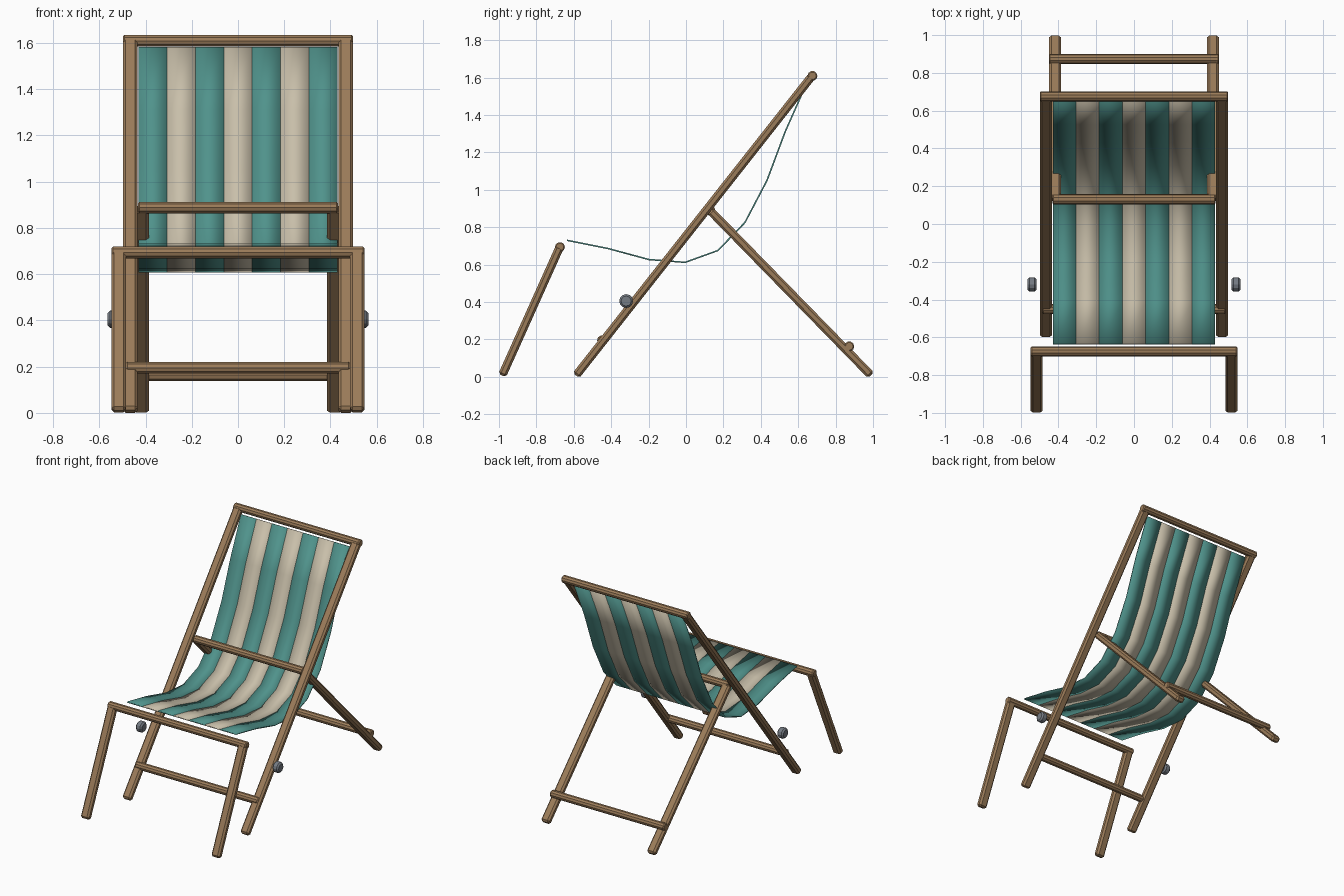
import bpy, bmesh, math
from mathutils import Vector, Matrix

if "Cube" in bpy.data.objects:
    bpy.data.objects.remove(bpy.data.objects["Cube"])


def material(name, rgb):
    m = bpy.data.materials.new(name)
    m.diffuse_color = (*rgb, 1)
    m.use_nodes = True
    m.node_tree.nodes["Principled BSDF"].inputs["Base Color"].default_value = m.diffuse_color
    return m


WOOD = material("wood", (0.33, 0.20, 0.10))
TEAL = material("teal canvas", (0.08, 0.29, 0.26))
CREAM = material("cream canvas", (0.58, 0.52, 0.40))
STEEL = material("grey metal", (0.18, 0.20, 0.23))


def finish(name, bm, mat, smooth=False):
    bmesh.ops.recalc_face_normals(bm, faces=bm.faces)
    me = bpy.data.meshes.new(name)
    bm.to_mesh(me)
    bm.free()
    me.materials.append(mat)
    for p in me.polygons:
        p.use_smooth = smooth
    ob = bpy.data.objects.new(name, me)
    bpy.context.collection.objects.link(ob)
    return ob


def leg(name, x, start, end, width=0.064, thick=0.045):
    """Chamfered bar between two (y, z) points at a given x."""
    a, b = Vector((x, *start)), Vector((x, *end))
    d = (b - a).normalized()
    side = Vector((1, 0, 0))
    n = d.cross(side)
    rot = Matrix((side, n, d)).transposed().to_4x4()
    bm = bmesh.new()
    bmesh.ops.create_cube(bm, size=1)
    bmesh.ops.scale(bm, vec=(width, thick, (b - a).length), verts=bm.verts)
    bmesh.ops.bevel(bm, geom=bm.edges[:], offset=0.012, segments=1, affect='EDGES')
    bm.transform(Matrix.Translation((a + b) / 2) @ rot)
    finish(name, bm, WOOD)


def round_bar(name, x, half, y, z, r, mat, sides, bevel):
    """Cylinder along x with chamfered ends."""
    bm = bmesh.new()
    bmesh.ops.create_cone(bm, cap_ends=True, segments=sides, radius1=r, radius2=r, depth=2 * half)
    rims = [e for e in bm.edges if abs(e.verts[0].co.z - e.verts[1].co.z) < 1e-5]
    bmesh.ops.bevel(bm, geom=rims, offset=bevel, segments=1, affect='EDGES')
    bm.transform(Matrix.Translation((x, y, z)) @ Matrix.Rotation(math.pi / 2, 4, 'Y'))
    finish(name, bm, mat)


# Legs of the three frames, and the bolts, on both sides
for s, tag in ((-1, "left"), (1, "right")):
    leg(f"main_leg_{tag}", s * 0.466, (-0.588, 0.007), (0.674, 1.609))
    leg(f"front_leg_{tag}", s * 0.516, (-0.983, 0.007), (-0.674, 0.696))
    leg(f"rear_leg_{tag}", s * 0.418, (0.989, 0.008), (0.130, 0.888))
    round_bar(f"bolt_{tag}", s * 0.540, 0.024, -0.32, 0.405, 0.037, STEEL, 12, 0.01)

# Crossbars
for name, half, y, z in (
    ("top_crossbar", 0.498, 0.676, 1.609),
    ("front_crossbar", 0.547, -0.674, 0.694),
    ("middle_crossbar", 0.432, 0.131, 0.888),
    ("lower_main_crossbar", 0.485, -0.449, 0.195),
    ("lower_rear_crossbar", 0.450, 0.873, 0.163),
):
    round_bar(name, 0, half, y, z, 0.0265, WOOD, 10, 0.006)

# Sagging canvas: seven thin smooth strips following one side profile
PROFILE = [Vector(p) for p in (
    (-0.636, 0.730), (-0.417, 0.686), (-0.198, 0.627), (-0.005, 0.612), (0.170, 0.675),
    (0.315, 0.825), (0.433, 1.050), (0.530, 1.310), (0.650, 1.580))]
STRIPES, HALF, THICK = 7, 0.43, 0.008
step = 2 * HALF / STRIPES

for i in range(STRIPES):
    x0 = -HALF + i * step
    bm = bmesh.new()
    rings = []
    for k, p in enumerate(PROFILE):
        t = PROFILE[min(k + 1, len(PROFILE) - 1)] - PROFILE[max(k - 1, 0)]
        n = Vector((-t.y, t.x)).normalized() * THICK / 2
        rings.append([bm.verts.new((x, *(p + o))) for x, o in
                      ((x0, n), (x0 + step, n), (x0 + step, -n), (x0, -n))])
    for a, b in zip(rings, rings[1:]):
        for j in range(4):
            bm.faces.new((a[j], a[(j + 1) % 4], b[(j + 1) % 4], b[j]))
    bm.faces.new(rings[0])
    bm.faces.new(rings[-1][::-1])
    finish(f"canvas_stripe_{i + 1}", bm, CREAM if i % 2 else TEAL, smooth=True)
